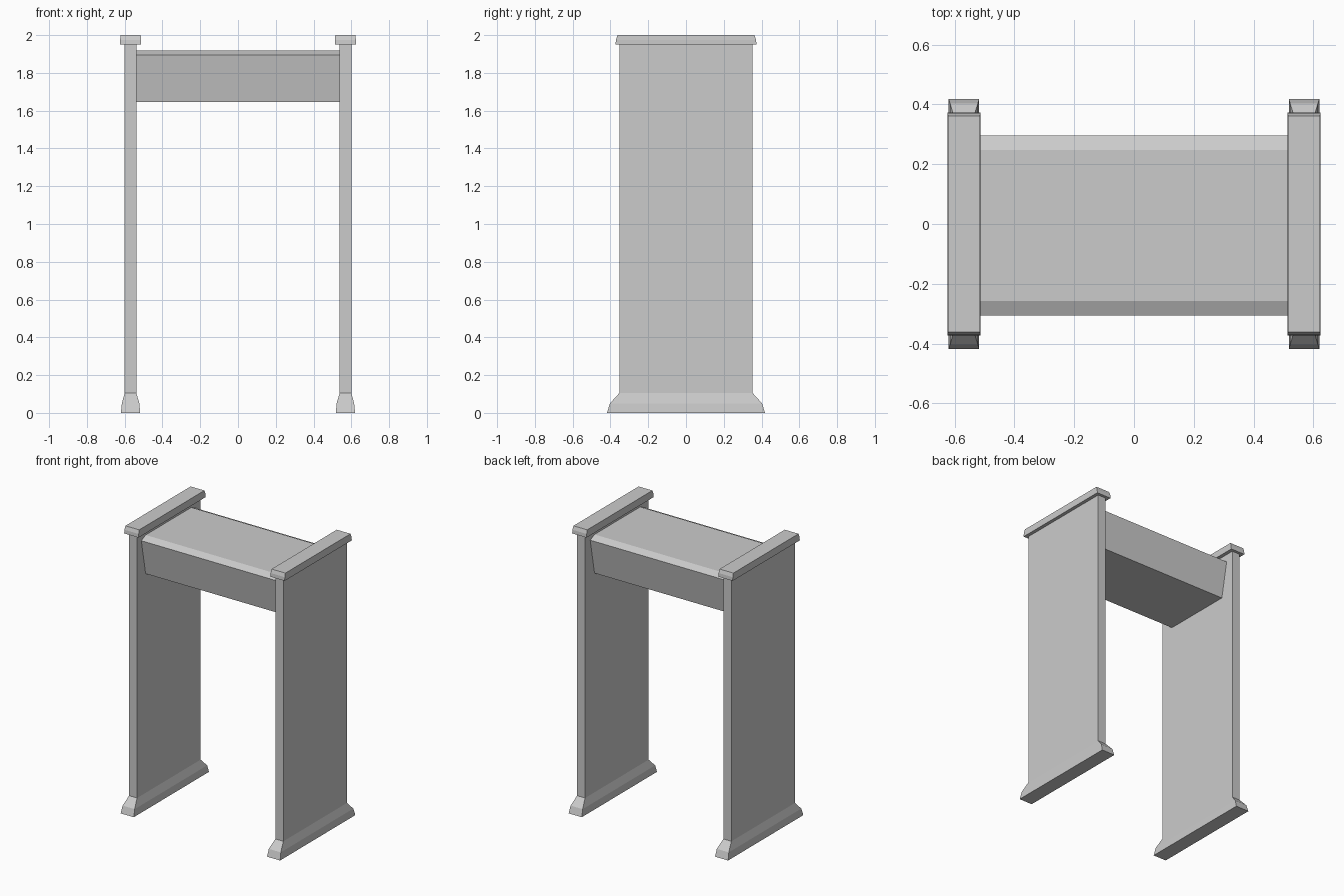
import bpy, bmesh

if "Cube" in bpy.data.objects:
    bpy.data.objects.remove(bpy.data.objects["Cube"])


def mesh_object(name, bm):
    bmesh.ops.recalc_face_normals(bm, faces=bm.faces)
    mesh = bpy.data.meshes.new(name)
    bm.to_mesh(mesh)
    bm.free()
    obj = bpy.data.objects.new(name, mesh)
    bpy.context.collection.objects.link(obj)
    return obj


def stacked_pair(name, sections):
    """Loft rectangles (x_inner, x_outer, y_half, z), mirrored to both sides."""
    bm = bmesh.new()
    rings = [[bm.verts.new(p) for p in ((a, -h, z), (b, -h, z), (b, h, z), (a, h, z))]
             for a, b, h, z in sections]
    bm.faces.new(rings[0])
    bm.faces.new(rings[-1])
    for low, high in zip(rings, rings[1:]):
        for i in range(4):
            j = (i + 1) % 4
            bm.faces.new((low[i], low[j], high[j], high[i]))
    obj = mesh_object(name, bm)
    obj.modifiers.new("mirror", 'MIRROR').use_clip = False
    return obj


# Side panels
stacked_pair("side_panels", [(0.538, 0.60, 0.353, 0.10), (0.538, 0.60, 0.353, 1.95)])

# Flared feet
stacked_pair("feet", [(0.518, 0.62, 0.418, 0.0),
                      (0.522, 0.615, 0.403, 0.05),
                      (0.538, 0.60, 0.353, 0.105)])

# Top caps with chamfered ends
stacked_pair("top_caps", [(0.513, 0.624, 0.373, 1.95),
                          (0.513, 0.624, 0.371, 1.975),
                          (0.515, 0.622, 0.362, 2.0)])

# Overhead beam: six-sided profile extruded between the panels
profile = [(-0.258, 1.646), (0.248, 1.646), (0.296, 1.896),
           (0.248, 1.918), (-0.258, 1.918), (-0.306, 1.896)]
bm = bmesh.new()
end = bm.faces.new([bm.verts.new((-0.538, y, z)) for y, z in profile])
new = bmesh.ops.extrude_face_region(bm, geom=[end], use_keep_orig=True)
bmesh.ops.translate(bm, vec=(1.076, 0, 0),
                    verts=[v for v in new["geom"] if isinstance(v, bmesh.types.BMVert)])
mesh_object("overhead_beam", bm)
